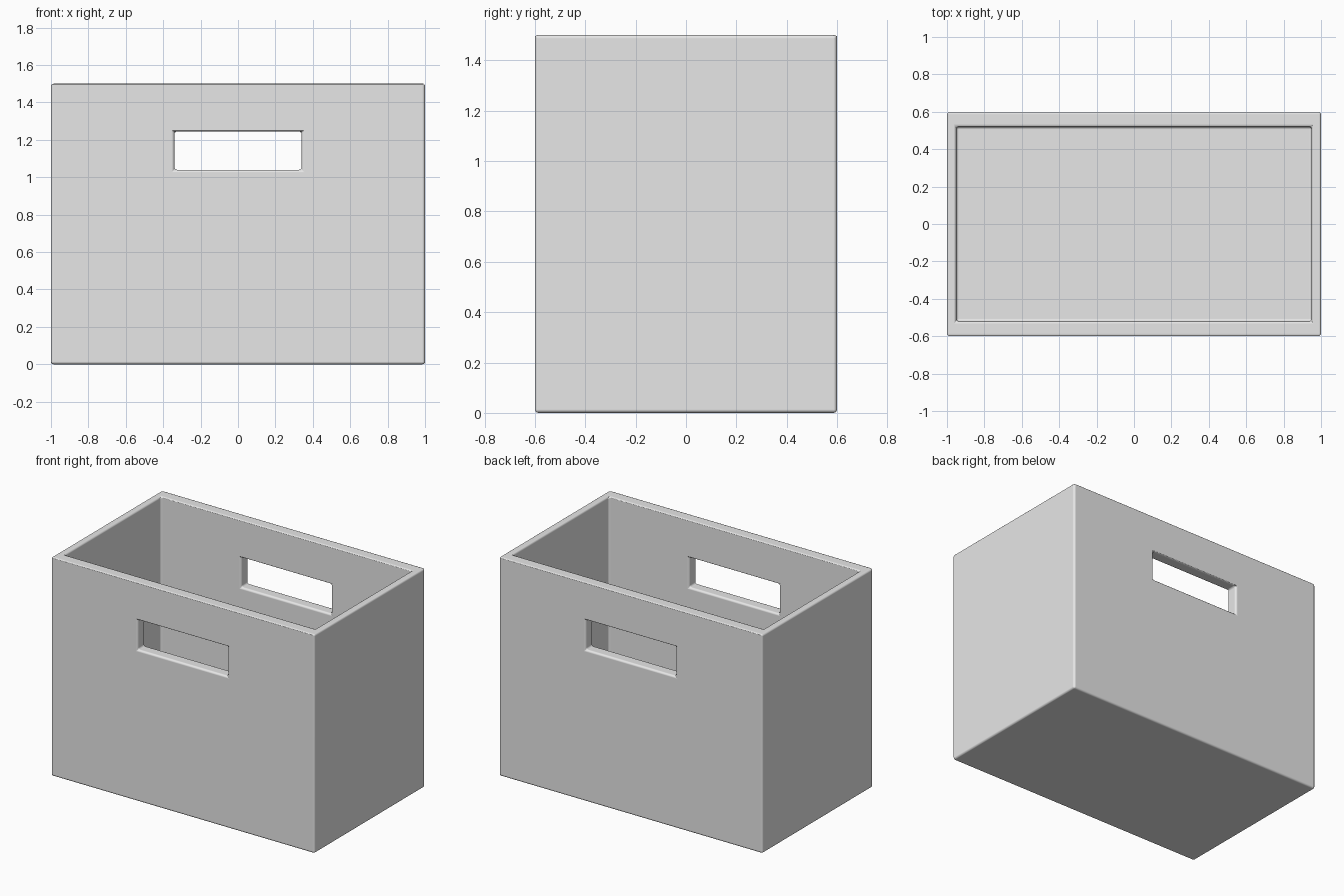
import bpy

default = bpy.data.objects.get("Cube")
if default:
    bpy.data.objects.remove(default, do_unlink=True)

grey = bpy.data.materials.new("light_grey")
grey.use_nodes = True
colour = (0.8, 0.8, 0.8, 1)
grey.diffuse_color = colour
grey.node_tree.nodes["Principled BSDF"].inputs["Base Color"].default_value = colour


def box(name, low, high):
    """Axis-aligned box between two corners."""
    middle = [(a + b) / 2 for a, b in zip(low, high)]
    bpy.ops.mesh.primitive_cube_add(size=1, location=middle)
    obj = bpy.context.object
    obj.name = name
    obj.scale = [b - a for a, b in zip(low, high)]
    bpy.ops.object.transform_apply(location=True, rotation=False, scale=True)
    obj.data.materials.append(grey)
    return obj


def apply(obj, modifier):
    bpy.context.view_layer.objects.active = obj
    bpy.ops.object.modifier_apply(modifier=modifier.name)


# Outer body of the storage box
bin_body = box("storage_bin", (-1, -0.6, 0), (1, 0.6, 1.5))

# Open hollow, and one slot that cuts the front and back hand holes
hollow = box("hollow_cutter", (-0.95, -0.52, 0.06), (0.95, 0.52, 1.8))
slot = box("handle_cutter", (-0.34, -0.9, 1.04), (0.34, 0.9, 1.245))
for cutter in (hollow, slot):
    cutter.hide_render = True
    cut = bin_body.modifiers.new("Cut", "BOOLEAN")
    cut.operation = "DIFFERENCE"
    cut.solver = "EXACT"
    cut.object = cutter
    apply(bin_body, cut)
    bpy.data.objects.remove(cutter, do_unlink=True)

# Softened edges
bpy.ops.object.select_all(action="DESELECT")
bin_body.select_set(True)
bpy.context.view_layer.objects.active = bin_body
bpy.ops.object.shade_smooth()
bevel = bin_body.modifiers.new("Soft edges", "BEVEL")
bevel.width = 0.014
bevel.segments = 3
bevel.limit_method = "ANGLE"
bevel.harden_normals = True
apply(bin_body, bevel)
